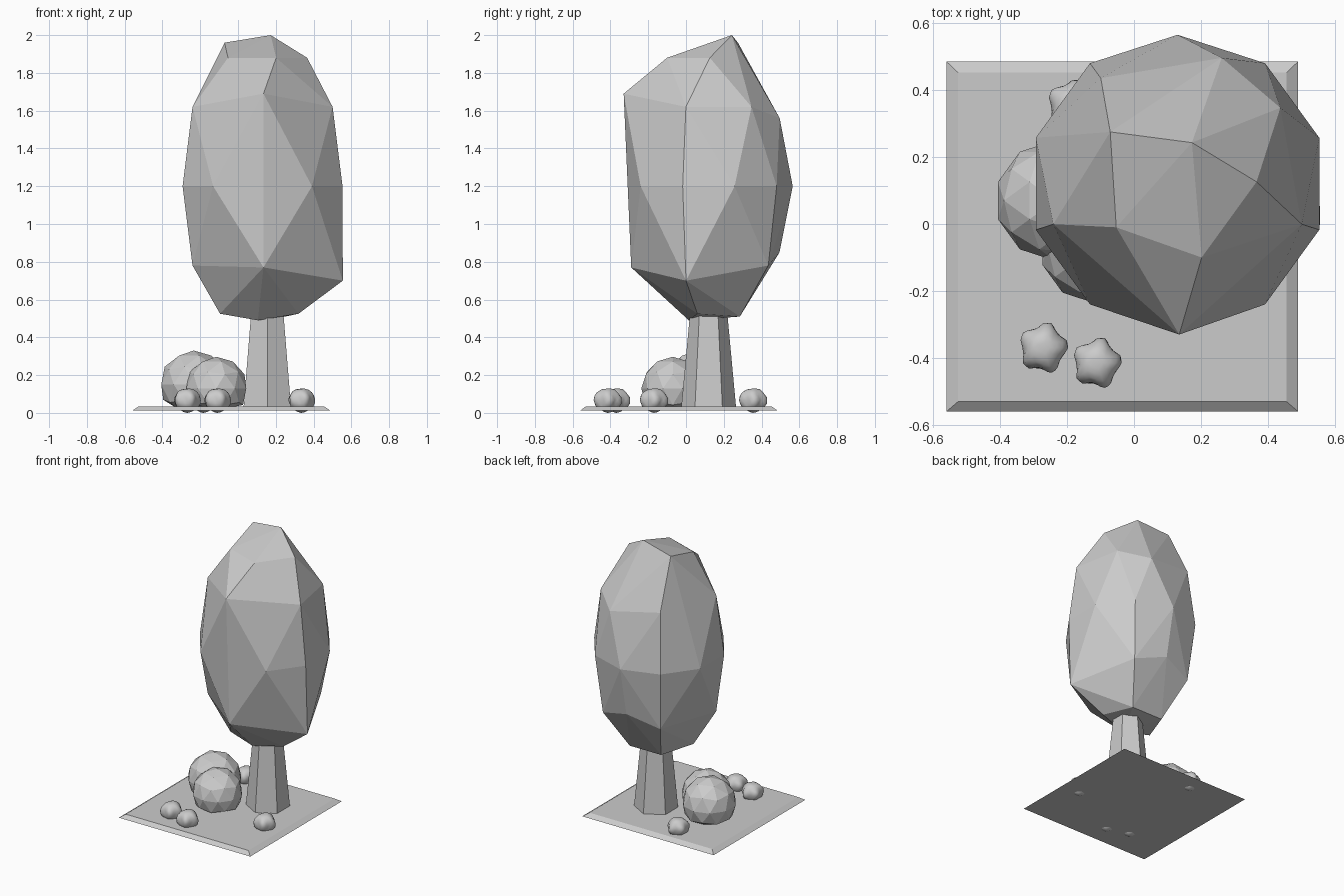
import bpy
import bmesh
from math import atan2, cos, hypot, pi, radians, sin
from mathutils import Vector

default_cube = bpy.data.objects.get("Cube")
if default_cube:
    bpy.data.objects.remove(default_cube, do_unlink=True)

# One matte grey for everything
grey = bpy.data.materials.new("plain_grey")
grey.use_nodes = True
colour = (0.6, 0.6, 0.6, 1)
grey.diffuse_color = colour
shader = next(n for n in grey.node_tree.nodes if n.type == "BSDF_PRINCIPLED")
shader.inputs["Base Color"].default_value = colour


def add_object(name, bm, location=(0, 0, 0), smooth=False):
    """Turn a bmesh into a named, coloured object."""
    bmesh.ops.recalc_face_normals(bm, faces=bm.faces[:])
    for face in bm.faces:
        face.smooth = smooth
    mesh = bpy.data.meshes.new(name)
    bm.to_mesh(mesh)
    bm.free()
    mesh.materials.append(grey)
    obj = bpy.data.objects.new(name, mesh)
    obj.location = location
    bpy.context.collection.objects.link(obj)
    return obj


def ring(centre, radius, z, angles):
    """Points on a horizontal circle."""
    return [Vector((centre[0] + radius * cos(radians(a)),
                    centre[1] + radius * sin(radians(a)), z)) for a in angles]


def hull(name, points):
    """Closed faceted solid wrapped round a set of points."""
    bm = bmesh.new()
    for point in points:
        bm.verts.new(point)
    result = bmesh.ops.convex_hull(bm, input=bm.verts[:])
    unused = {v for v in result["geom_interior"] + result["geom_unused"]
              if isinstance(v, bmesh.types.BMVert)}
    bmesh.ops.delete(bm, geom=list(unused), context="VERTS")
    return add_object(name, bm)


# Ground plate with a bevelled rim
def square(low_x, high_x, low_y, high_y, z):
    return [Vector((x, y, z)) for x in (low_x, high_x) for y in (low_y, high_y)]


plate = hull("ground_plate", square(-.56, .49, -.56, .485, .012)
             + square(-.525, .455, -.53, .452, .035))

# Tapered six-sided trunk
trunk_centre = (.155, .12)
corners = range(30, 390, 60)
hull("trunk", ring(trunk_centre, .145, .03, corners)
     + ring(trunk_centre, .09, .62, corners))

# Tall faceted crown: middle ring, then the shoulders, top and underside
crown_centre = (.13, .12)
middle = [a for a in range(18, 378, 36) if a != 270]
crown = ring(crown_centre, .445, 1.2, middle)
crown += ring(crown_centre, .39, 1.62, (-18, 126, 198))
crown += ring(crown_centre, .39, .78, (54, 126, 198))
crown += [Vector(p) for p in (
    (.135, -.33, 1.69), (.437, .347, 1.62), (.262, .496, 1.56),
    (.366, .126, 1.88), (-.053, -.01, 1.88), (.202, -.1, 1.88),
    (.173, .243, 2), (-.071, .275, 1.96),
    (.135, -.29, .77), (.555, 0, .7), (.13, .495, .85),
    (.32, .06, .525), (-.095, .05, .525), (.105, .015, .49),
    (.25, .285, .51), (0, .285, .51))]
hull("crown", crown)


# Round faceted bushes, flattened where they meet the ground
def bush(name, location, radius):
    bm = bmesh.new()
    bmesh.ops.create_icosphere(bm, subdivisions=2, radius=radius)
    floor = .028 - location[2]
    for vert in bm.verts:
        vert.co.z = max(vert.co.z, floor)
    return add_object(name, bm, location)


bush("large_bush", (-.235, .07, .15), .18)
bush("small_bush", (-.115, -.07, .13), .167)


# Lumpy, smooth stones sunk into the plate
def stone(name, x, y):
    bm = bmesh.new()
    bmesh.ops.create_icosphere(bm, subdivisions=3, radius=1)
    for vert in bm.verts:
        p = vert.co.copy()
        angle = atan2(p.y, p.x)
        lobes = .13 * cos(5 * angle - 2 * pi / 12) * hypot(p.x, p.y) ** 2
        lumps = .05 * sin(4 * p.x + 2 * p.z) * cos(5 * p.y - 3 * p.z)
        swell = 1 + lobes + lumps
        vert.co = Vector((p.x * swell * .068, p.y * swell * .07,
                          p.z * (1 + lumps) * .064))
    lowest = min(v.co.z for v in bm.verts)
    return add_object(name, bm, (x, y, -lowest), smooth=True)


for name, x, y in (("front_stone_right", -.27, -.37),
                   ("front_stone_left", -.11, -.415),
                   ("side_stone", .335, -.17),
                   ("back_stone", -.185, .355)):
    stone(name, x, y)
